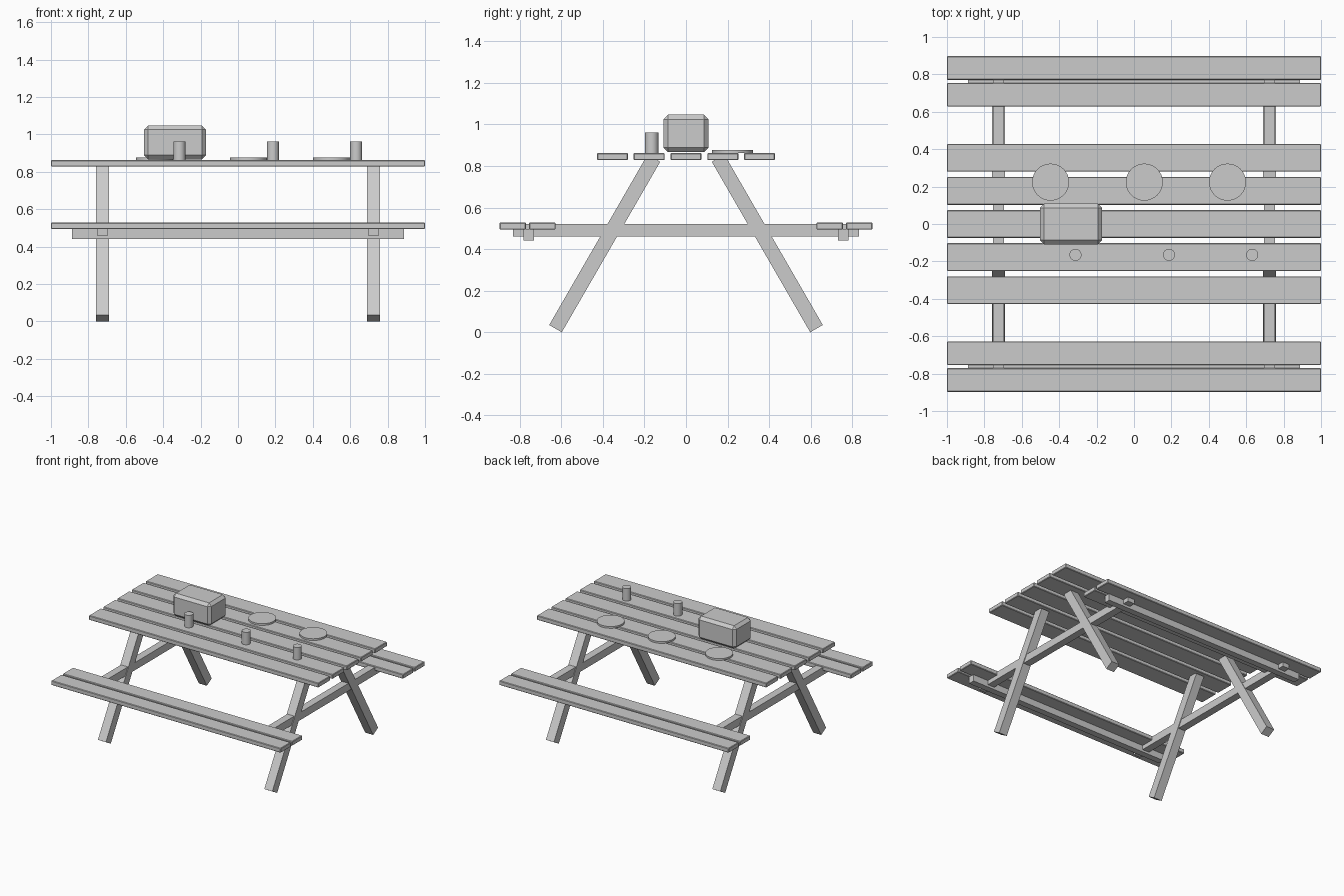
import bpy
import math
from mathutils import Vector

if "Cube" in bpy.data.objects:
    bpy.data.objects.remove(bpy.data.objects["Cube"], do_unlink=True)

GREY = (0.6, 0.6, 0.6, 1.0)
mat = bpy.data.materials.new("plain grey")
mat.use_nodes = True
mat.diffuse_color = GREY
mat.node_tree.nodes["Principled BSDF"].inputs["Base Color"].default_value = GREY


def box(name, centre, size, bevel=0.0, tilt=0.0):
    bpy.ops.mesh.primitive_cube_add(size=1, location=centre)
    ob = bpy.context.object
    ob.name = name
    ob.scale = size
    bpy.ops.object.transform_apply(location=False, rotation=False, scale=True)
    ob.rotation_euler.x = tilt
    ob.data.materials.append(mat)
    if bevel:
        mod = ob.modifiers.new("Chamfer", "BEVEL")
        mod.width = bevel
        mod.segments = 1
    return ob


def disc(name, x, y, bottom, radius, height):
    bpy.ops.mesh.primitive_cylinder_add(
        vertices=32, radius=radius, depth=height, location=(x, y, bottom + height / 2))
    ob = bpy.context.object
    ob.name = name
    ob.data.materials.append(mat)
    bpy.ops.object.shade_smooth_by_angle()


# Table top boards
TOP = 0.863
for i in range(-2, 3):
    box(f"table_board_{i + 3}", (0, i * 0.177, TOP - 0.0175), (2, 0.149, 0.035), 0.004)

# Benches: two boards with a batten beneath
for side, s in (("front", -1), ("back", 1)):
    box(f"{side}_bench_outer_board", (0, s * 0.834, 0.511), (2, 0.127, 0.035), 0.004)
    box(f"{side}_bench_inner_board", (0, s * 0.691, 0.511), (2, 0.127, 0.035), 0.004)
    box(f"{side}_bench_batten", (0, s * 0.757, 0.469), (1.776, 0.05, 0.055))

# End frames: a cross beam and two slanted legs each
LEAN = math.radians(30)
LEG = 0.947
for end, x in (("right", -0.725), ("left", 0.725)):
    box(f"{end}_cross_beam", (x, 0, 0.49), (0.06, 1.666, 0.06))
    for side, s in (("front", -1), ("back", 1)):
        foot = Vector((x, s * 0.628, 0.0175))
        along = Vector((0, -s * math.sin(LEAN), math.cos(LEAN)))
        box(f"{side}_{end}_leg", foot + along * LEG / 2, (0.07, 0.07, LEG), tilt=s * LEAN)

# Things on the table
box("cool_box", (-0.336, 0, 0.957), (0.332, 0.217, 0.18), 0.022)
for i, x in enumerate((-0.313, 0.187, 0.632)):
    disc(f"cup_{i + 1}", x, -0.165, TOP, 0.032, 0.098)
for i, x in enumerate((-0.446, 0.055, 0.5)):
    disc(f"plate_{i + 1}", x, 0.224, TOP, 0.099, 0.014)
